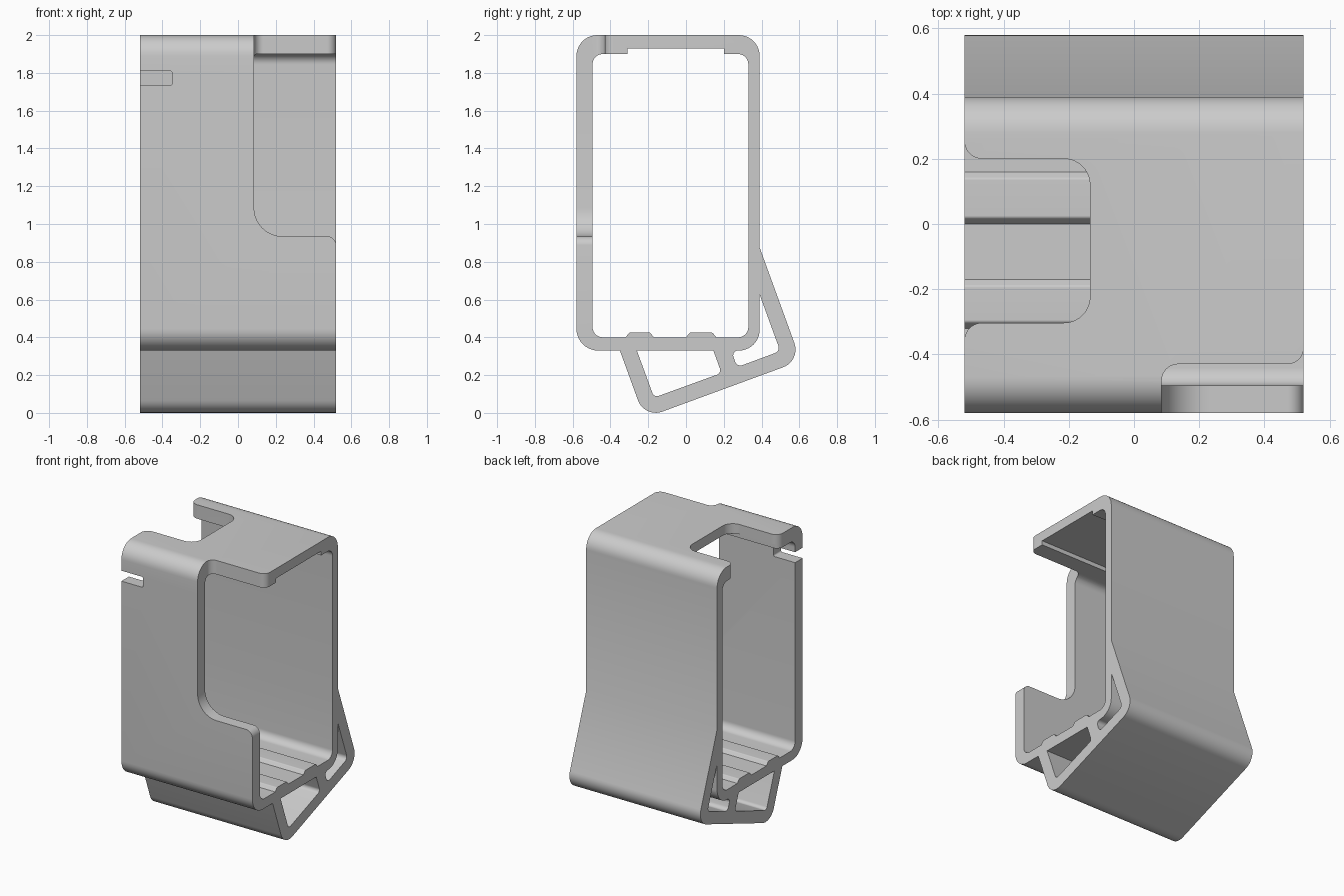
import bpy
import bmesh
import math
from mathutils import Vector

if "Cube" in bpy.data.objects:
    bpy.data.objects.remove(bpy.data.objects["Cube"])

HALF = 0.52          # half of the extrusion width
STEPS = 10           # segments per rounded corner


def rounded(points):
    """Turn (a, b, radius) corners into an outline with arcs."""
    out = []
    n = len(points)
    for i, (a, b, r) in enumerate(points):
        p = Vector((a, b))
        if r == 0:
            out.append(p)
            continue
        u = (Vector(points[i - 1][:2]) - p).normalized()
        v = (Vector(points[(i + 1) % n][:2]) - p).normalized()
        half = u.angle(v) / 2
        centre = p + (u + v).normalized() * (r / math.sin(half))
        start = p + u * (r / math.tan(half)) - centre
        end = p + v * (r / math.tan(half)) - centre
        sweep = start.angle(end)
        for k in range(STEPS + 1):
            t = k / STEPS
            arc = (start * math.sin((1 - t) * sweep) + end * math.sin(t * sweep)) / math.sin(sweep)
            out.append(centre + arc)
    return out


def prism(name, points, axis, low, high):
    """Extrude a rounded outline along the x, y or z axis."""
    place = {"x": lambda p, d: (d, p.x, p.y),
             "y": lambda p, d: (p.x, d, p.y),
             "z": lambda p, d: (p.x, p.y, d)}[axis]
    bm = bmesh.new()
    face = bm.faces.new([bm.verts.new(place(p, low)) for p in rounded(points)])
    ext = bmesh.ops.extrude_face_region(bm, geom=[face])
    move = Vector(place(Vector((0, 0)), high - low))
    bmesh.ops.translate(bm, vec=move, verts=[g for g in ext["geom"] if isinstance(g, bmesh.types.BMVert)])
    bmesh.ops.recalc_face_normals(bm, faces=bm.faces)
    mesh = bpy.data.meshes.new(name)
    bm.to_mesh(mesh)
    bm.free()
    obj = bpy.data.objects.new(name, mesh)
    bpy.context.collection.objects.link(obj)
    return obj


# Bracket body: rounded sleeve with a tilted foot
body = prism("bracket_body", [
    (-0.58, 2.0, 0.11), (0.39, 2.0, 0.11), (0.39, 0.875, 0),
    (0.608, 0.276, 0.1), (-0.22, -0.028, 0.1), (-0.35, 0.33, 0),
    (-0.58, 0.33, 0.115)], "x", -HALF, HALF)

# Main cavity with floor ribs and a ceiling recess
floor_ribs = []
for left, right in ((-0.32, -0.17), (0.0, 0.16)):
    floor_ribs += [(left, 0.4, 0), (left + 0.02, 0.425, 0.012),
                   (right - 0.02, 0.425, 0.012), (right, 0.4, 0)]
cavity = prism("cavity_cutter", [(-0.495, 0.4, 0.055)] + floor_ribs + [
    (0.33, 0.4, 0.055), (0.33, 1.9, 0.055), (0.2, 1.9, 0), (0.2, 1.93, 0),
    (-0.31, 1.93, 0), (-0.31, 1.9, 0), (-0.495, 1.9, 0.055)], "x", -1, 1)

# Hollows in the foot
foot_hollow = prism("foot_hollow_cutter", [
    (-0.26, 0.33, 0), (0.145, 0.33, 0), (0.188, 0.211, 0.025),
    (-0.169, 0.081, 0.025)], "x", -1, 1)
heel_hollow = prism("heel_hollow_cutter", [
    (0.39, 0.626, 0), (0.499, 0.327, 0.03), (0.27, 0.242, 0.03),
    (0.24, 0.33, 0.025), (0.39, 0.33, 0.11)], "x", -1, 1)

# Front opening, continued over the top edge
EDGE = HALF + 0.0005
front_opening = prism("front_opening_cutter", [
    (0.085, 2.2, 0), (0.085, 0.935, 0.15), (EDGE, 0.935, 0.05),
    (EDGE, 0.7, 0), (0.7, 0.7, 0), (0.7, 2.2, 0)], "y", -0.8, -0.48)
top_opening = prism("top_opening_cutter", [
    (0.085, -0.8, 0), (0.085, -0.43, 0.05), (EDGE, -0.43, 0.05),
    (EDGE, -0.3, 0), (0.7, -0.3, 0), (0.7, -0.8, 0)], "z", 1.8, 2.2)

# Window in the top and slot in the front wall
top_window = prism("top_window_cutter", [
    (-0.7, -0.45, 0), (-EDGE, -0.45, 0), (-EDGE, -0.303, 0.055),
    (-0.135, -0.303, 0.08), (-0.135, 0.2, 0.08), (-EDGE, 0.2, 0.055),
    (-EDGE, 0.32, 0), (-0.7, 0.32, 0)], "z", 1.8, 2.2)
front_slot = prism("front_slot_cutter", [
    (-0.7, 1.735, 0), (-0.348, 1.735, 0.012), (-0.348, 1.81, 0.012),
    (-0.7, 1.81, 0)], "y", -0.8, -0.45)

# Cut everything out, then drop the cutters
cutters = [cavity, foot_hollow, heel_hollow, front_opening, top_opening, top_window, front_slot]
for cutter in cutters:
    cutter.hide_render = True
    mod = body.modifiers.new(cutter.name, "BOOLEAN")
    mod.operation = "DIFFERENCE"
    mod.solver = "EXACT"
    mod.object = cutter
result = bpy.data.meshes.new_from_object(body.evaluated_get(bpy.context.evaluated_depsgraph_get()))
body.modifiers.clear()
body.data = result
for cutter in cutters:
    bpy.data.objects.remove(cutter)

# Plain grey finish
grey = bpy.data.materials.new("light_grey")
grey.use_nodes = True
colour = (0.6, 0.6, 0.6, 1)
grey.diffuse_color = colour
grey.node_tree.nodes["Principled BSDF"].inputs["Base Color"].default_value = colour
body.data.materials.clear()
body.data.materials.append(grey)

bpy.ops.object.select_all(action="DESELECT")
body.select_set(True)
bpy.context.view_layer.objects.active = body
bpy.ops.object.shade_smooth_by_angle(angle=math.radians(30))
